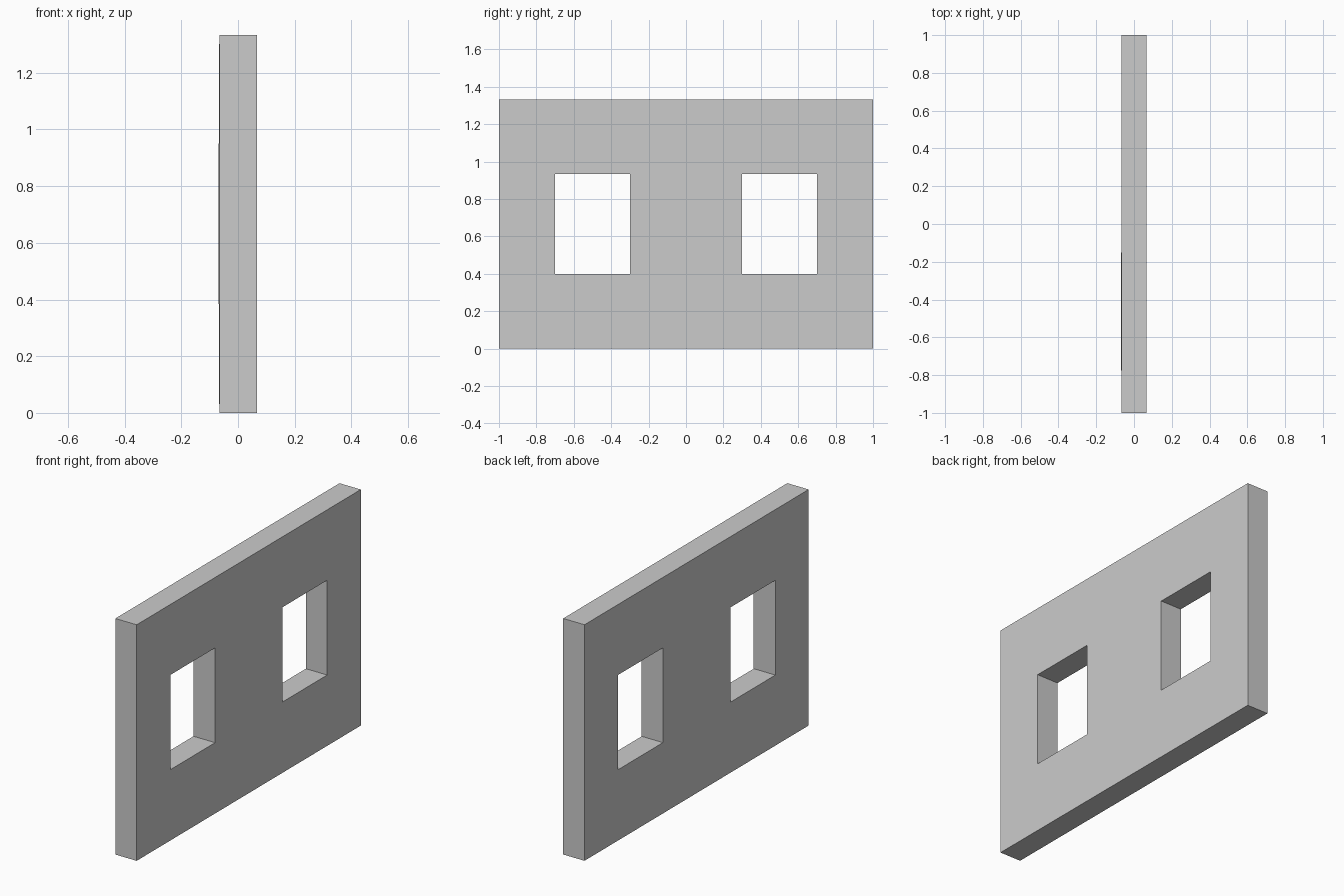
import bpy, bmesh

if "Cube" in bpy.data.objects:
    bpy.data.objects.remove(bpy.data.objects["Cube"])

X0, X1 = -0.066, 0.067           # wall back and front planes
LIP = 0.002                      # slight proud edge of one window
YS = [-1, -0.7, -0.3, 0.3, 0.7, 1]
ZS = [0, 0.4, 0.935, 1.333]
HOLES = {(1, 1), (3, 1)}         # open window cells (column, row)

# Wall panel: grid of cells with two cells left open
bm = bmesh.new()
grid = [[bm.verts.new((X1, y, z)) for z in ZS] for y in YS]
for i in range(len(YS) - 1):
    for j in range(len(ZS) - 1):
        if (i, j) not in HOLES:
            bm.faces.new((grid[i][j], grid[i + 1][j],
                          grid[i + 1][j + 1], grid[i][j + 1]))

# Thickness, including window reveals (extrusion keeps the front faces)
res = bmesh.ops.extrude_face_region(bm, geom=bm.faces[:], use_keep_orig=True)
back = [g for g in res["geom"] if isinstance(g, bmesh.types.BMVert)]
for v in back:
    v.co.x = X0
    # Proud rim at the back of the first window
    if -0.75 < v.co.y < -0.25 and 0.3 < v.co.z < 1:
        v.co.x -= LIP
bmesh.ops.recalc_face_normals(bm, faces=bm.faces[:])

mesh = bpy.data.meshes.new("window_wall")
bm.to_mesh(mesh)
bm.free()
wall = bpy.data.objects.new("window_wall", mesh)
bpy.context.collection.objects.link(wall)
